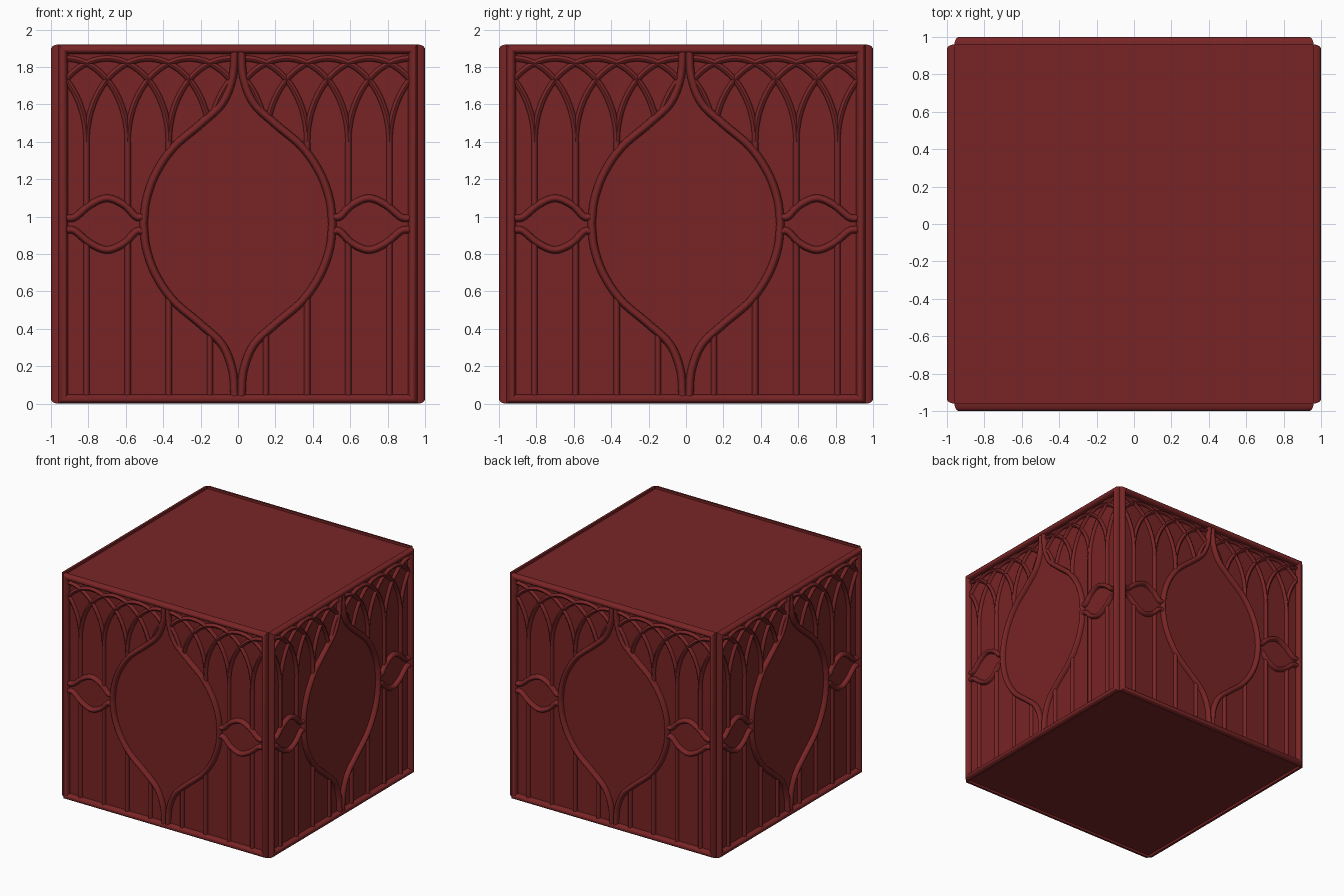
import bpy, bmesh, math
from mathutils import Vector

cube = bpy.data.objects.get("Cube")
if cube:
    bpy.data.objects.remove(cube, do_unlink=True)

H = 1.92          # height of the box
FACE = 0.96       # distance of each panel field from the centre
MID = H / 2

mat = bpy.data.materials.new("deep red")
mat.use_nodes = True
red = (0.19, 0.018, 0.019, 1)
mat.diffuse_color = red
bsdf = next(n for n in mat.node_tree.nodes if n.type == 'BSDF_PRINCIPLED')
bsdf.inputs["Base Color"].default_value = red
bsdf.inputs["Roughness"].default_value = 0.6


def spline(points, steps=8):
    """Smooth curve through 2D points."""
    p = [Vector(q) for q in points]
    p = [2 * p[0] - p[1]] + p + [2 * p[-1] - p[-2]]
    out = []
    for a, b, c, d in zip(p, p[1:], p[2:], p[3:]):
        for i in range(steps):
            t = i / steps
            out.append(0.5 * (2 * b + (c - a) * t + (2 * a - 5 * b + 4 * c - d) * t * t
                              + (3 * b - a - 3 * c + d) * t ** 3))
    return out + [p[-2]]


def moulding(bm, path, half, height, closed=False, seg=8):
    """Sweep a half-round moulding along a path lying on the front face."""
    path = [Vector(q) for q in path]
    n = len(path)
    rings = []
    for i, p in enumerate(path):
        prev = path[i - 1] if i or closed else None
        nxt = path[(i + 1) % n] if i < n - 1 or closed else None
        d1 = (p - prev).normalized() if prev else (nxt - p).normalized()
        d2 = (nxt - p).normalized() if nxt else d1
        tan = (d1 + d2).normalized()
        side = Vector((-tan.y, tan.x)) / max(0.5, tan.dot(d1))
        ring = []
        for k in range(seg + 1):
            a = math.pi * k / seg
            q = p + side * half * math.cos(a)
            ring.append(bm.verts.new((q.x, -FACE - height * math.sin(a), q.y)))
        rings.append(ring)
    for i in range(n if closed else n - 1):
        r, s = rings[i], rings[(i + 1) % n]
        for k in range(seg + 1):
            m = (k + 1) % (seg + 1)
            bm.faces.new((r[k], r[m], s[m], s[k]))
    if not closed:
        bm.faces.new(rings[0])
        bm.faces.new(rings[-1])


def finish(bm, name, turns=4):
    """Make the mesh and repeat it on each side of the box."""
    bmesh.ops.recalc_face_normals(bm, faces=bm.faces)
    mesh = bpy.data.meshes.new(name)
    bm.to_mesh(mesh)
    bm.free()
    mesh.materials.append(mat)
    for i in range(turns):
        ob = bpy.data.objects.new(name + ("", "_right", "_back", "_left")[i], mesh)
        ob.rotation_euler.z = i * math.pi / 2
        bpy.context.collection.objects.link(ob)
    if turns == 4:
        bpy.ops.object.select_all(action='DESELECT')
        ob.select_set(True)
        bpy.context.view_layer.objects.active = ob
        bpy.ops.object.shade_smooth_by_angle(angle=math.radians(40))


def flip(path, sx=1, sz=1):
    return [(sx * p[0], MID + sz * (p[1] - MID)) for p in path]


def value_at(curve, t, axis):
    """Other coordinate of a curve that is monotone along the axis."""
    for a, b in zip(curve, curve[1:]):
        if a[axis] <= t <= b[axis]:
            f = (t - a[axis]) / max(b[axis] - a[axis], 1e-6)
            return a[1 - axis] + f * (b[1 - axis] - a[1 - axis])
    return None


# Outlines: quarter of the large medallion, upper edge of the small side lens
quarter = spline([(0.018, 0.04), (0.03, 0.18), (0.085, 0.315), (0.2, 0.425),
                  (0.345, 0.55), (0.44, 0.69), (0.49, 0.83), (0.505, MID)])
medallion = quarter + [Vector(p) for p in flip(quarter, 1, -1)][::-1][1:]
lens = spline([(0.505, 1.0), (0.545, 1.0), (0.61, 1.063), (0.7, 1.098),
               (0.79, 1.063), (0.87, 0.998), (0.915, 0.99)])


def visible(p):
    """True where tracery is not covered by the medallion, lens or frame."""
    x, z = p
    if not 0 < x < 0.925:
        return False
    w = value_at(medallion, z, 1)
    if w is not None and x < w:
        return False
    h = value_at(lens, x, 0)
    return h is None or abs(z - MID) > h - MID


def tracery(bm, path, half, height):
    for sx in (1, -1):
        run = []
        for p in path + [(-9, 0)]:
            if visible(p):
                run.append((sx * p[0], p[1]))
            else:
                if len(run) > 1:
                    moulding(bm, run, half, height, seg=6)
                run = []


# Box body, slightly recessed inside the frames at top and bottom
bm = bmesh.new()
bmesh.ops.create_cube(bm, size=1)
for v in bm.verts:
    v.co = (v.co.x * 2 * FACE, v.co.y * 2 * FACE, MID + v.co.z * (H - 0.04))
finish(bm, "box_body", 1)

# Square frame around each panel
bm = bmesh.new()
e = FACE - 0.025
moulding(bm, [(-e, 0.025), (e, 0.025), (e, H - 0.025), (-e, H - 0.025)],
         0.025, 0.04, closed=True, seg=10)
finish(bm, "panel_frame")

# Large pointed medallion
bm = bmesh.new()
for sx in (1, -1):
    moulding(bm, flip(medallion, sx), 0.022, 0.034)
finish(bm, "medallion_band")

# Small lens on either side of it
bm = bmesh.new()
for sx in (1, -1):
    for sz in (1, -1):
        moulding(bm, flip(lens, sx, sz), 0.02, 0.032)
finish(bm, "side_lens")

# Slender columns
GAP, FIRST, SPRING = 0.22, 0.15, 1.4
bm = bmesh.new()
for k in range(4):
    x = FIRST + k * GAP
    tracery(bm, [(x, 0.04 + (SPRING - 0.04) * i / 120) for i in range(121)], 0.017, 0.022)
finish(bm, "columns")

# Interlaced arches, each spanning three columns
bm = bmesh.new()
for k in range(-3, 4):
    r = 1.5 * GAP
    centre = FIRST + k * GAP + r
    arc = [(centre - r * math.cos(math.pi * i / 48),
            SPRING + 0.445 * math.sin(math.pi * i / 48)) for i in range(49)]
    tracery(bm, arc, 0.016, 0.022)
finish(bm, "interlaced_arches")
